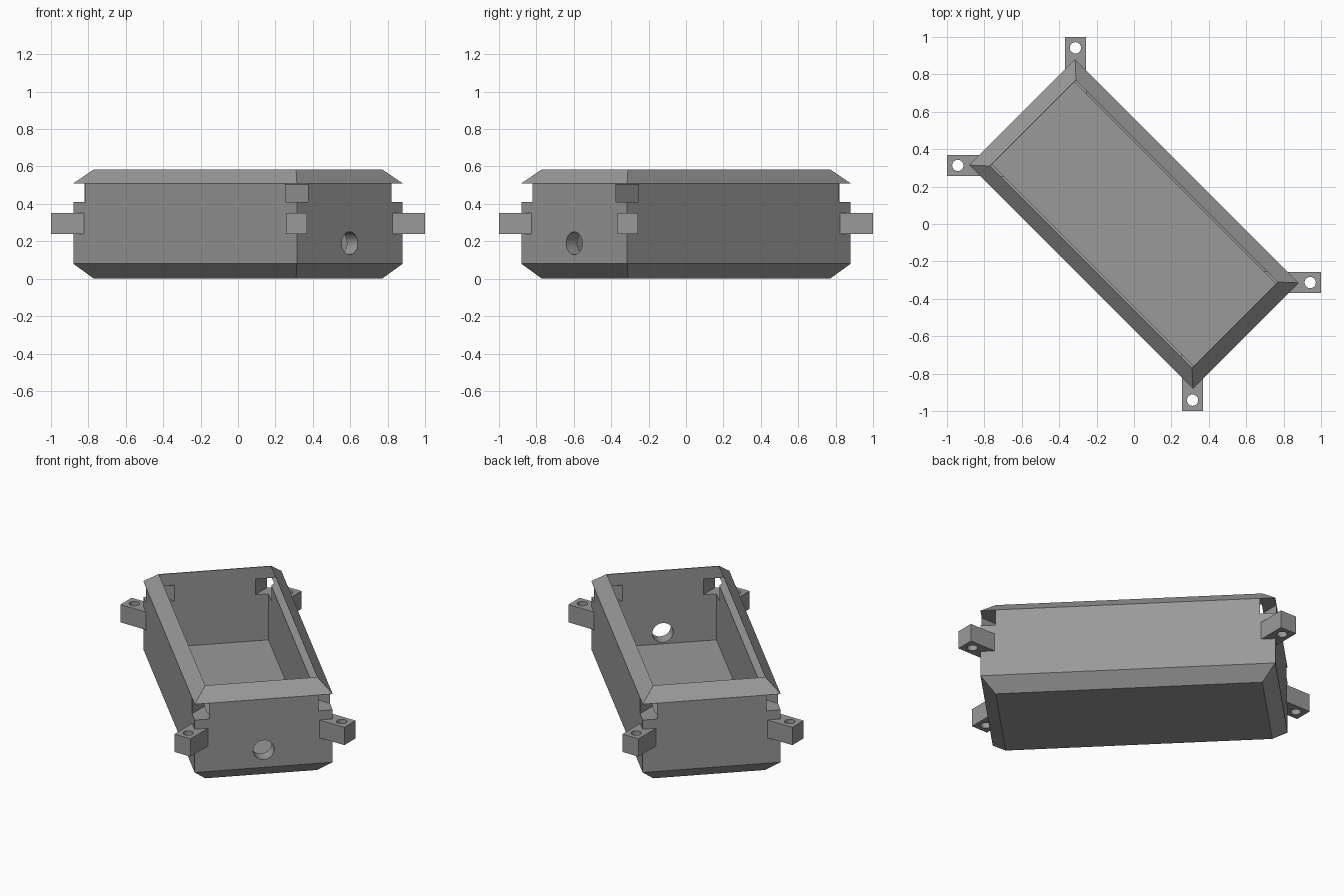
import bpy, bmesh, math
from mathutils import Matrix, Vector

if "Cube" in bpy.data.objects:
    bpy.data.objects.remove(bpy.data.objects["Cube"])

grey = bpy.data.materials.new("mid_grey")
grey.diffuse_color = (0.32, 0.32, 0.32, 1)
grey.use_nodes = True
grey.node_tree.nodes["Principled BSDF"].inputs["Base Color"].default_value = grey.diffuse_color


def make_object(name, bm, cutter=False):
    bmesh.ops.recalc_face_normals(bm, faces=bm.faces)
    mesh = bpy.data.meshes.new(name)
    bm.to_mesh(mesh)
    bm.free()
    mesh.materials.append(grey)
    ob = bpy.data.objects.new(name, mesh)
    bpy.context.collection.objects.link(ob)
    if cutter:
        ob.hide_render = True
        ob.display_type = 'WIRE'
    return ob


def box(name, lo, hi, cutter=False):
    bm = bmesh.new()
    lo, hi = Vector(lo), Vector(hi)
    size = hi - lo
    bmesh.ops.create_cube(bm, size=1, matrix=Matrix.Translation((lo + hi) / 2)
                          @ Matrix.Diagonal((abs(size.x), abs(size.y), size.z, 1)))
    return make_object(name, bm, cutter)


def cylinder_cutter(name, radius, depth, matrix):
    bm = bmesh.new()
    bmesh.ops.create_cone(bm, cap_ends=True, segments=32, radius1=radius,
                          radius2=radius, depth=depth, matrix=matrix)
    ob = make_object(name, bm, True)
    for p in ob.data.polygons:
        p.use_smooth = len(p.vertices) == 4
    return ob


def cut(ob, cutter):
    mod = ob.modifiers.new("cut", 'BOOLEAN')
    mod.operation = 'DIFFERENCE'
    mod.solver = 'EXACT'
    mod.object = cutter


# Case: stacked rectangles (half length, half width, height), outside then inside
sections = [(.764, .325, 0), (.845, .40, .08), (.845, .40, .51), (.764, .325, .585),
            (.762, .325, .583), (.762, .36, .53), (.762, .36, .515),
            (.762, .311, .505), (.762, .311, .12)]
turn = Matrix.Rotation(-math.pi / 4, 4, 'Z')
bm = bmesh.new()
rings = [[bm.verts.new(turn @ Vector((su * u, sv * v, z)))
          for su, sv in ((-1, -1), (1, -1), (1, 1), (-1, 1))] for u, v, z in sections]
for a, b in zip(rings, rings[1:]):
    for i in range(4):
        j = (i + 1) % 4
        bm.faces.new((a[i], a[j], b[j], b[i]))
bm.faces.new(rings[0][::-1])
bm.faces.new(rings[-1])
case = make_object("case", bm)

# Cable hole in one short end
side_hole = cylinder_cutter("cable_hole_cutter", .061, .3, turn
                            @ Matrix.Translation((.8, 0, .19))
                            @ Matrix.Rotation(math.pi / 2, 4, 'Y'))
cut(case, side_hole)

# Corner slots and mounting tabs; each corner points along one axis
OFF = .313
corners = {"east": lambda r, t: (r, t - OFF), "west": lambda r, t: (-r, t + OFF),
           "north": lambda r, t: (t - OFF, r), "south": lambda r, t: (t + OFF, -r)}
for side, place in corners.items():
    def block(name, r0, r1, half, z0, z1, cutter=False):
        a, b = place(r0, -half), place(r1, half)
        lo = (min(a[0], b[0]), min(a[1], b[1]), z0)
        hi = (max(a[0], b[0]), max(a[1], b[1]), z1)
        return box(name, lo, hi, cutter)

    cut(case, block(side + "_slot_cutter", .6, 1.0, .06, .41, .509, True))
    tab = block(side + "_mounting_tab", .822, 1.0, .056, .24, .352)
    x, y = place(.942, 0)
    cut(tab, cylinder_cutter(side + "_screw_hole_cutter", .03, .3,
                             Matrix.Translation((x, y, .296))))
